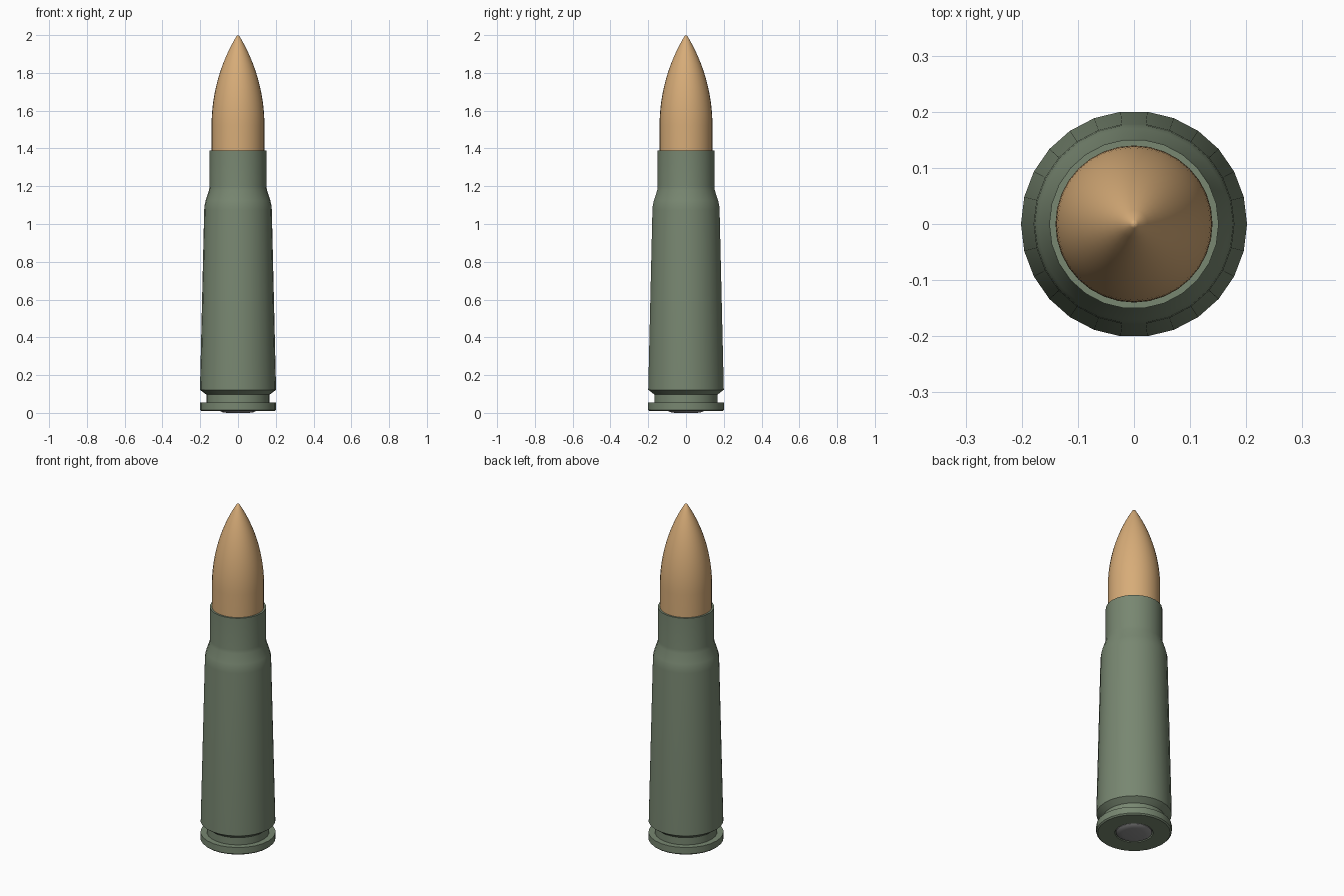
import bpy, bmesh, math

if "Cube" in bpy.data.objects:
    bpy.data.objects.remove(bpy.data.objects["Cube"])


def srgb(r, g, b):
    f = lambda c: c / 12.92 if c <= 0.04045 else ((c + 0.055) / 1.055) ** 2.4
    return (f(r / 255), f(g / 255), f(b / 255), 1)


def material(name, col):
    m = bpy.data.materials.new(name)
    m.diffuse_color = col
    m.use_nodes = True
    m.node_tree.nodes["Principled BSDF"].inputs["Base Color"].default_value = m.diffuse_color
    return m


def lathe(name, profile, sides, mat, angle):
    """Revolve (radius, z) points, listed bottom to top, around z; radius 0 makes a pole."""
    bm = bmesh.new()
    rings = []
    for r, z in profile:
        if r == 0:
            rings.append([bm.verts.new((0, 0, z))] * sides)
        else:
            rings.append([bm.verts.new((r * math.cos(2 * math.pi * i / sides),
                                        r * math.sin(2 * math.pi * i / sides), z))
                          for i in range(sides)])
    for a, b in zip(rings, rings[1:]):
        for i in range(sides):
            j = (i + 1) % sides
            quad = list(dict.fromkeys((a[i], a[j], b[j], b[i])))
            bm.faces.new(quad)
    bmesh.ops.recalc_face_normals(bm, faces=bm.faces)
    me = bpy.data.meshes.new(name)
    bm.to_mesh(me)
    bm.free()
    me.materials.append(mat)
    ob = bpy.data.objects.new(name, me)
    bpy.context.collection.objects.link(ob)
    bpy.ops.object.select_all(action='DESELECT')
    ob.select_set(True)
    bpy.context.view_layer.objects.active = ob
    bpy.ops.object.shade_smooth_by_angle(angle=math.radians(angle))
    return ob


green = material("olive green", srgb(120, 135, 113))
copper = material("copper tan", srgb(215, 172, 120))
steel = material("grey steel", srgb(145, 145, 145))

# Case: recessed base, rim, groove, tapered body, shoulder, neck and mouth
lathe("case", [(0, 0.03), (0.102, 0.03), (0.102, 0.009), (0.194, 0.009), (0.2015, 0.016),
               (0.2015, 0.054), (0.168, 0.054), (0.168, 0.097), (0.2015, 0.122),
               (0.179, 1.075), (0.177, 1.1), (0.171, 1.125), (0.153, 1.18), (0.151, 1.2),
               (0.151, 1.388), (0.137, 1.388), (0.137, 1.35), (0, 1.35)], 26, green, 30)

# Projectile: straight shank, then a circular ogive to a tiny blunt tip
R, z0, L = 0.14, 1.52, 0.487
rho = (R * R + L * L) / (2 * R)
tip = [(math.sqrt(rho ** 2 - (z - z0) ** 2) - rho + R, z)
       for z in (z0 + 0.475 * i / 16 for i in range(17))]
lathe("projectile", [(0, 1.36), (R, 1.36)] + tip + [(0, 2.0)], 32, copper, 35)

# Primer: shallow domed disc in the base
lathe("primer", [(0, 0), (0.06, 0.0), (0.085, 0.004), (0.096, 0.011), (0.096, 0.032), (0, 0.032)],
      26, steel, 30)
